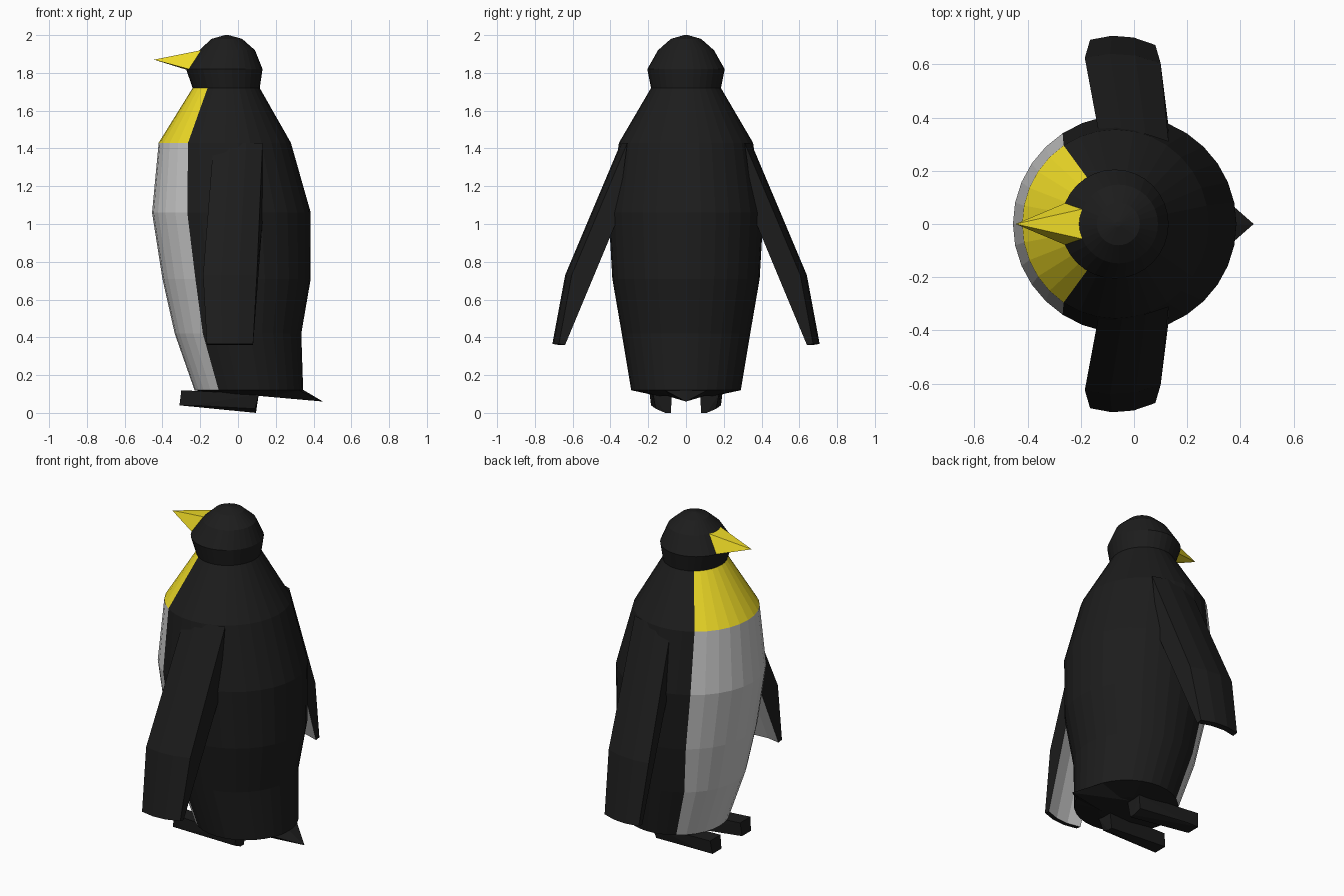
import bpy, bmesh
from math import sin, cos, pi

if "Cube" in bpy.data.objects:
    bpy.data.objects.remove(bpy.data.objects["Cube"])

SEG = 32


def material(name, rgb):
    m = bpy.data.materials.new(name)
    m.diffuse_color = (*rgb, 1)
    m.use_nodes = True
    m.node_tree.nodes["Principled BSDF"].inputs["Base Color"].default_value = m.diffuse_color
    return m


BLACK = material("black", (0.012, 0.012, 0.012))
WHITE = material("white", (0.8, 0.8, 0.78))
YELLOW = material("yellow", (0.85, 0.7, 0.02))


def finish(name, bm, mats):
    bmesh.ops.recalc_face_normals(bm, faces=bm.faces)
    me = bpy.data.meshes.new(name)
    bm.to_mesh(me)
    bm.free()
    for m in mats:
        me.materials.append(m)
    ob = bpy.data.objects.new(name, me)
    bpy.context.collection.objects.link(ob)
    return ob


def loft(bm, rings, mat=lambda row, col: 0):
    """Join closed rings of points into a capped tube."""
    rows = [[bm.verts.new(p) for p in r] for r in rings]
    n = len(rows[0])
    for j in range(len(rows) - 1):
        for i in range(n):
            k = (i + 1) % n
            f = bm.faces.new((rows[j][i], rows[j][k], rows[j + 1][k], rows[j + 1][i]))
            f.material_index = mat(j, i)
    bm.faces.new(rows[0])
    bm.faces.new(rows[-1])


# Body and head: elliptical rings (z, front x, back x, half width)
profile = [
    (0.09, -0.06, 0.20, 0.15),
    (0.12, -0.23, 0.345, 0.29),
    (0.42, -0.335, 0.335, 0.34),
    (0.71, -0.40, 0.385, 0.39),
    (1.06, -0.455, 0.385, 0.41),
    (1.43, -0.42, 0.28, 0.355),
    (1.72, -0.24, 0.115, 0.185),
    (1.82, -0.275, 0.13, 0.205),
    (1.92, -0.205, 0.09, 0.148),
    (1.98, -0.14, 0.022, 0.08),
    (2.00, -0.07, -0.05, 0.01),
]
rings = []
for z, x0, x1, w in profile:
    angles = [2 * pi * i / SEG for i in range(SEG)]
    rings.append([((x0 + x1) / 2 + (x1 - x0) / 2 * cos(a), w * sin(a), z) for a in angles])


def body_mat(row, col):
    # Front faces: white belly, then yellow bib
    if 11 <= col <= 20:
        if 1 <= row <= 4:
            return 1
        if row == 5:
            return 2
    return 0


bm = bmesh.new()
loft(bm, rings, body_mat)
finish("body", bm, [BLACK, WHITE, YELLOW])


def hull(name, points, mat):
    bm = bmesh.new()
    for p in points:
        bm.verts.new(p)
    bmesh.ops.convex_hull(bm, input=bm.verts)
    return finish(name, bm, [mat])


# Beak
hull("beak", [(-0.445, 0, 1.87), (-0.195, 0.056, 1.92), (-0.195, -0.056, 1.92),
              (-0.26, 0.078, 1.82), (-0.26, -0.078, 1.82), (-0.277, 0, 1.818)], YELLOW)

# Tail
hull("tail", [(0.45, 0, 0.06), (0.322, 0.112, 0.12), (0.322, -0.112, 0.12),
              (0.345, 0, 0.122), (0.11, 0.1, 0.09), (0.11, -0.1, 0.09)], BLACK)

# Flippers: side outline (y, z, front x, back x) swept front to back with a slight bow
outline = [
    (0.345, 1.43, -0.13, 0.13),
    (0.64, 0.73, -0.185, 0.10),
    (0.708, 0.365, -0.165, 0.08),
    (0.675, 0.36, -0.165, 0.08),
    (0.40, 1.02, -0.14, 0.13),
]
for side, label in ((1, "left"), (-1, "right")):
    cols = []
    for t in (0, 1 / 3, 2 / 3, 1):
        bow = 0.035 * (t - 0.4) ** 2 / 0.36
        cols.append([(x0 + (x1 - x0) * t, side * (y - bow), z) for y, z, x0, x1 in outline])
    bm = bmesh.new()
    loft(bm, cols, lambda row, col: 1 if col == 3 else 0)
    finish("flipper_" + label, bm, [BLACK, WHITE])

# Feet: wedges, toes raised and turned slightly out
for side, label in ((1, "left"), (-1, "right")):
    foot = [(-0.31, 0.10, 0.04), (-0.31, 0.185, 0.04), (-0.30, 0.095, 0.12), (-0.30, 0.195, 0.12),
            (-0.23, 0.10, 0.037), (-0.23, 0.185, 0.04),
            (0.095, 0.08, 0.0), (0.095, 0.11, 0.0), (0.09, 0.16, 0.022),
            (0.11, 0.075, 0.10), (0.11, 0.175, 0.10)]
    hull("foot_" + label, [(x, side * y, z) for x, y, z in foot], BLACK)
